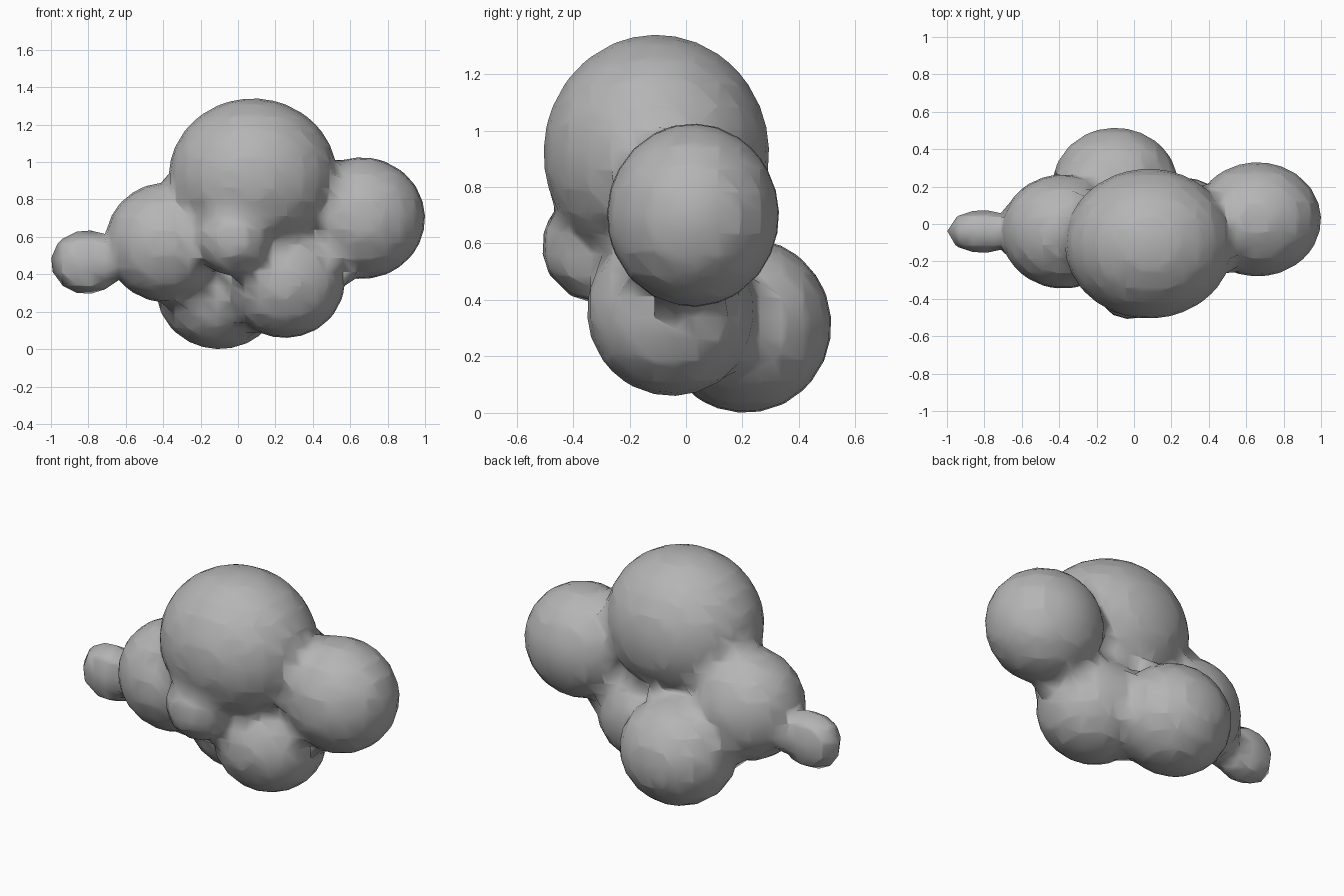
import bpy

cube = bpy.data.objects.get("Cube")
if cube:
    bpy.data.objects.remove(cube, do_unlink=True)

# A low threshold keeps the creases between the puffs tight
STIFFNESS = 10.0
THRESHOLD = 0.05
# Ratio between the visible surface and the radius of influence
SURFACE = (1 - (THRESHOLD / STIFFNESS) ** (1 / 3)) ** 0.5

# Each puff: centre, semi-axes
puffs = {
    "top": ((0.08, -0.105, 0.92), (0.45, 0.40, 0.42)),
    "left": ((0.66, 0.025, 0.70), (0.34, 0.305, 0.325)),
    "lower_front": ((0.25, -0.05, 0.36), (0.32, 0.30, 0.30)),
    "lower_back": ((-0.10, 0.21, 0.31), (0.335, 0.305, 0.31)),
    "right": ((-0.38, -0.04, 0.57), (0.33, 0.305, 0.32)),
    "right_tip": ((-0.81, -0.04, 0.465), (0.19, 0.115, 0.17)),
    "front_small": ((-0.02, -0.31, 0.59), (0.20, 0.20, 0.20)),
}

# Blend the puffs into one skin
meta = bpy.data.metaballs.new("cloud_blend")
meta.resolution = meta.render_resolution = 0.075
meta.threshold = THRESHOLD
for centre, axes in puffs.values():
    puff = meta.elements.new(type='ELLIPSOID')
    puff.co = centre
    puff.radius = 1.0
    puff.stiffness = STIFFNESS
    puff.size_x, puff.size_y, puff.size_z = (a / SURFACE for a in axes)

blend = bpy.data.objects.new("cloud_blend", meta)
bpy.context.collection.objects.link(blend)
bpy.context.view_layer.update()
depsgraph = bpy.context.evaluated_depsgraph_get()
mesh = bpy.data.meshes.new_from_object(blend.evaluated_get(depsgraph))
bpy.data.objects.remove(blend, do_unlink=True)

# Plain grey surface
grey = bpy.data.materials.new("mid_grey")
grey.use_nodes = True
colour = (0.46, 0.46, 0.46, 1)
grey.diffuse_color = colour
grey.node_tree.nodes["Principled BSDF"].inputs["Base Color"].default_value = colour
mesh.materials.clear()
mesh.materials.append(grey)
for face in mesh.polygons:
    face.use_smooth = True
    face.material_index = 0

mesh.name = "cloud"
cloud = bpy.data.objects.new("cloud", mesh)
bpy.context.collection.objects.link(cloud)

# Even out the shading across small faces
shading = cloud.modifiers.new("even_shading", 'WEIGHTED_NORMAL')
shading.mode = 'FACE_AREA'
